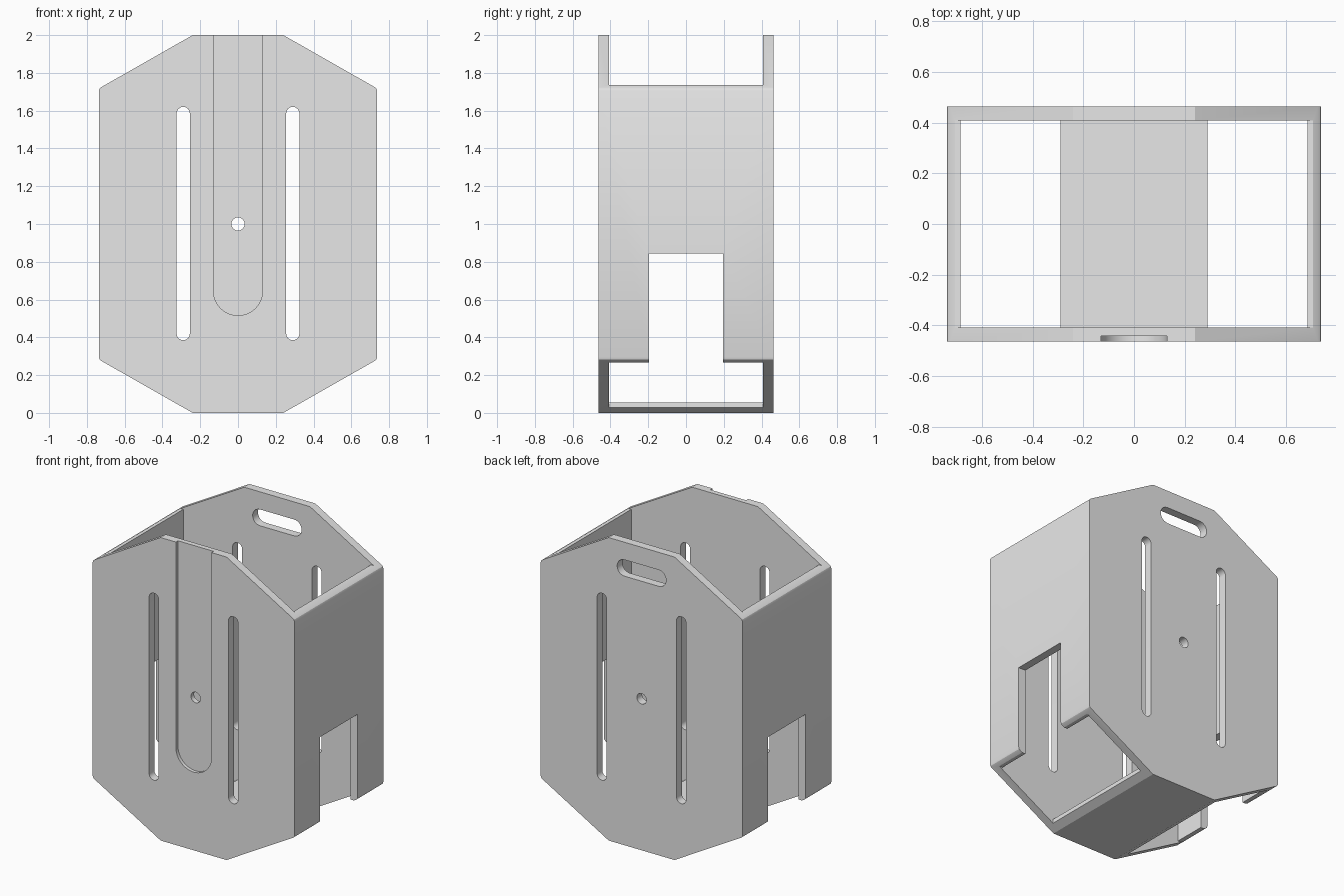
import bpy, bmesh, math

if "Cube" in bpy.data.objects:
    bpy.data.objects.remove(bpy.data.objects["Cube"])

grey = bpy.data.materials.new("light_grey")
grey.diffuse_color = (0.8, 0.8, 0.8, 1)
grey.use_nodes = True
grey.node_tree.nodes["Principled BSDF"].inputs["Base Color"].default_value = grey.diffuse_color


def prism(name, pts, y0, y1):
    """Extrude an x-z outline from y0 to y1."""
    bm = bmesh.new()
    face = bm.faces.new([bm.verts.new((x, y0, z)) for x, z in pts])
    ext = bmesh.ops.extrude_face_region(bm, geom=[face])
    verts = [v for v in ext["geom"] if isinstance(v, bmesh.types.BMVert)]
    bmesh.ops.translate(bm, verts=verts, vec=(0, y1 - y0, 0))
    bmesh.ops.recalc_face_normals(bm, faces=bm.faces)
    me = bpy.data.meshes.new(name)
    bm.to_mesh(me)
    bm.free()
    me.materials.append(grey)
    ob = bpy.data.objects.new(name, me)
    bpy.context.collection.objects.link(ob)
    return ob


def arc(x, z, r, a0, a1, n=12):
    return [(x + r * math.cos(math.radians(a0 + (a1 - a0) * i / n)),
             z + r * math.sin(math.radians(a0 + (a1 - a0) * i / n))) for i in range(n + 1)]


def cut(body, pts, y0, y1):
    """Remove an extruded outline from the body."""
    tool = prism("cutter", pts, y0, y1)
    tool.hide_render = True
    mod = body.modifiers.new("cut", 'BOOLEAN')
    mod.operation, mod.solver, mod.object = 'DIFFERENCE', 'EXACT', tool
    bpy.context.view_layer.objects.active = body
    bpy.ops.object.modifier_apply(modifier=mod.name)
    bpy.data.objects.remove(tool)


# Eight-sided block with slightly eased side corners
quarter = [(0.24, 2.0), (0.725, 1.724), (0.733, 1.717), (0.737, 1.705)]
right = quarter + [(x, 2 - z) for x, z in reversed(quarter)]
body = prism("holder_body", right + [(-x, z) for x, z in reversed(right)], -0.463, 0.463)

# Hollow between the plates, leaving two side walls and a floor strip
half = [(0.29, 0.055), (0.29, -0.5), (1, -0.5), (1, 0.267), (0.685, 0.267),
        (0.685, 1.735), (1, 1.735), (1, 2.5)]
cut(body, half + [(-x, z) for x, z in reversed(half)], -0.408, 0.408)

# Long slots and centre hole through both plates
for x in (-0.29, 0.29):
    cut(body, arc(x, 1.585, 0.035, 0, 180) + arc(x, 0.42, 0.035, 180, 360), -1, 1)
cut(body, arc(0, 1, 0.035, 0, 360, 24)[:-1], -1, 1)

# Shallow round-ended channel in the front plate, open at the top
cut(body, arc(0, 0.646, 0.13, 180, 360, 24) + [(0.13, 2.3), (-0.13, 2.3)], -1, -0.441)

# Hanging slot near the top of the back plate
cut(body, arc(0.125, 1.83, 0.054, -90, 90) + arc(-0.125, 1.83, 0.054, 90, 270), 0.3, 1)

# Cable notch rising from the lower edge of both side walls
cut(body, [(-1, 0.15), (1, 0.15), (1, 0.843), (-1, 0.843)], -0.195, 0.195)

bpy.ops.object.select_all(action='DESELECT')
body.select_set(True)
bpy.context.view_layer.objects.active = body
bpy.ops.object.shade_smooth_by_angle(angle=math.radians(25))
